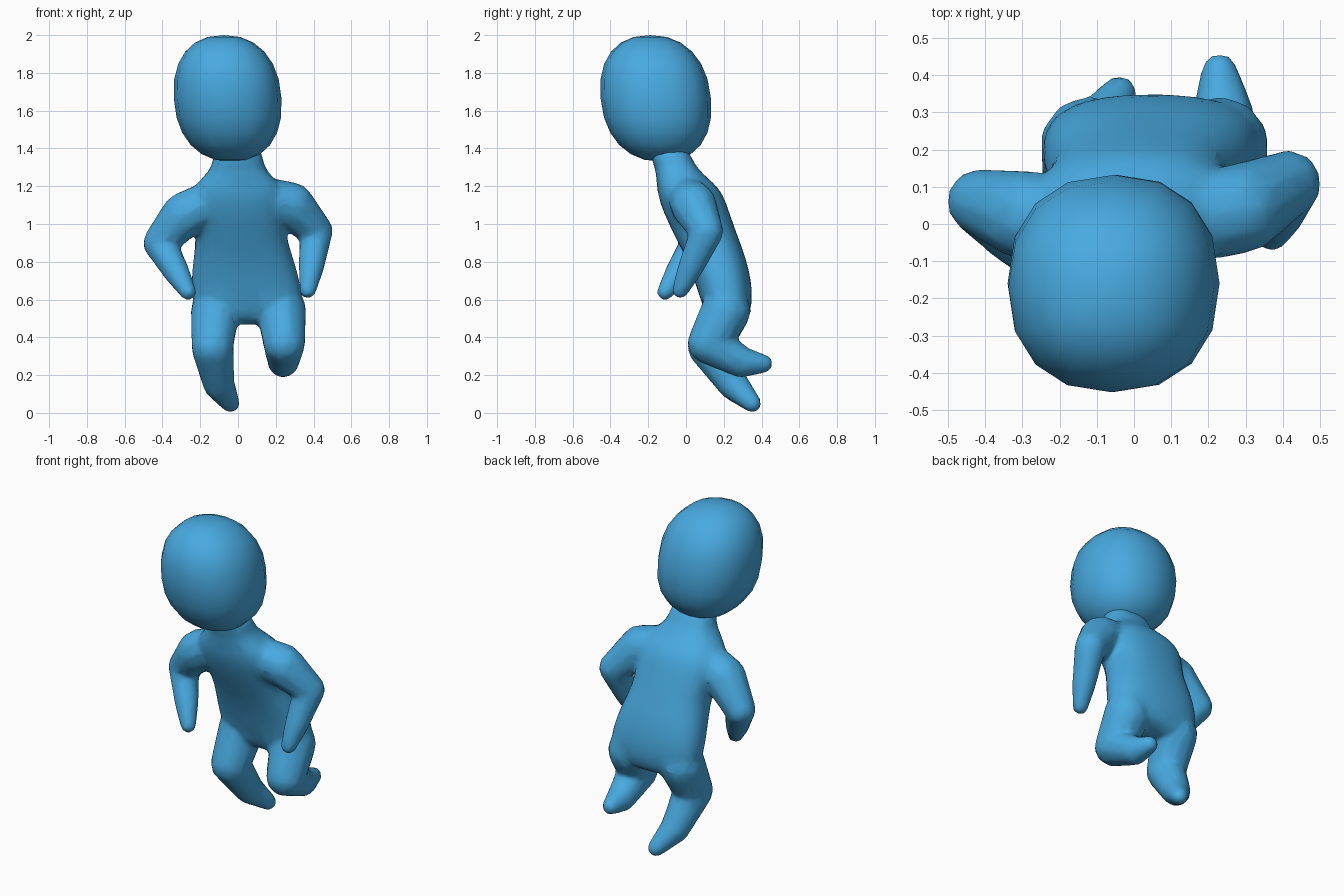
import bpy, bmesh, math
from mathutils import Vector

cube = bpy.data.objects.get("Cube")
if cube:
    bpy.data.objects.remove(cube, do_unlink=True)

blue = bpy.data.materials.new("clay blue")
blue.use_nodes = True
colour = (.065, .4, .75, 1)
blue.diffuse_color = colour
blue.node_tree.nodes["Principled BSDF"].inputs["Base Color"].default_value = colour


def make_object(name, bm):
    """Turn a finished bmesh into a named blue object."""
    bmesh.ops.recalc_face_normals(bm, faces=bm.faces)
    mesh = bpy.data.meshes.new(name)
    bm.to_mesh(mesh)
    bm.free()
    mesh.materials.append(blue)
    obj = bpy.data.objects.new(name, mesh)
    bpy.context.collection.objects.link(obj)
    return obj


def boxy(value, power):
    """Push a cosine or sine outward so that a round section becomes squarer."""
    return math.copysign(abs(value) ** power, value)


def limb(name, joints, radii):
    """Wrap a tapered skin around each pair of neighbouring joint balls."""
    template = bmesh.new()
    bmesh.ops.create_icosphere(template, subdivisions=2, radius=1)
    ball = [v.co.copy() for v in template.verts]
    template.free()
    bm = bmesh.new()
    balls = [(Vector(joint), radius) for joint, radius in zip(joints, radii)]
    for pair in zip(balls, balls[1:]):
        points = [bm.verts.new(centre + radius * p) for centre, radius in pair for p in ball]
        bmesh.ops.convex_hull(bm, input=points)
    loose = [v for v in bm.verts if not v.link_faces]
    bmesh.ops.delete(bm, geom=loose, context='VERTS')
    return make_object(name, bm)


def arm(name, shoulder, elbow, hand):
    """Sloping shoulder from the neck, then a full forearm and a blunt hand."""
    collar = (shoulder[0] * .3, 0, 1.15)
    wrist = Vector(elbow).lerp(Vector(hand), .6)
    return limb(name, (collar, shoulder, elbow, wrist, hand), (.11, .125, .09, .07, .045))


def leg(name, hip, knee, ankle, toe):
    return limb(name, (hip, knee, ankle, toe), (.135, .115, .085, .05))


def build_head():
    """A slightly boxy egg that leans forward toward its crown."""
    bm = bmesh.new()
    bmesh.ops.create_uvsphere(bm, u_segments=16, v_segments=12, radius=1)
    centre = Vector((-.055, -.16, 1.665))
    for v in bm.verts:
        x, y, z = (boxy(c, .88) for c in v.co)
        lean = Vector((-.02, -.03, 0)) * z
        v.co = centre + lean + Vector((x * .285, y * .292, z * .335))
    return make_object("head", bm)


def build_trunk():
    """Level rings from neck to pelvis: depth position, height, half width, half depth."""
    levels = [
        (-.1, 1.42, .15, .12), (-.06, 1.3, .12, .1), (.01, 1.2, .25, .17),
        (.04, 1.1, .27, .18), (.1, .95, .235, .17), (.17, .8, .275, .16),
        (.22, .6, .31, .145), (.22, .46, .25, .1)]
    sides = 16
    bm = bmesh.new()
    rings = []
    for y, z, wide, deep in levels:
        x = .1 * max(0, 1.1 - z)
        ring = []
        for k in range(sides):
            a = math.tau * k / sides
            ring.append(bm.verts.new((
                x + wide * boxy(math.cos(a), .8),
                y + deep * boxy(math.sin(a), .8), z)))
        rings.append(ring)
    for upper, lower in zip(rings, rings[1:]):
        for k in range(sides):
            n = (k + 1) % sides
            bm.faces.new((upper[k], upper[n], lower[n], lower[k]))
    bm.faces.new(rings[0])
    bm.faces.new(rings[-1])
    return make_object("body", bm)


def select(objs):
    bpy.ops.object.select_all(action='DESELECT')
    for obj in objs:
        obj.select_set(True)
    bpy.context.view_layer.objects.active = objs[0]


head = build_head()
body = build_trunk()

# Round the trunk before the limbs join it
select([body])
body.modifiers.new("round", 'SUBSURF').levels = 2
bpy.ops.object.modifier_apply(modifier="round")

# Arms, with the hands held forward of the hips
limbs = [
    arm("left_arm", (.28, .04, 1.1), (.415, .11, .96), (.37, -.03, .65)),
    arm("right_arm", (-.28, .02, 1.05), (-.415, .06, .9), (-.265, -.11, .64)),
]

# Legs, with the left foot lifted back and the right foot lower
limbs += [
    leg("left_leg", (.23, .21, .54), (.245, .12, .37), (.24, .29, .27), (.23, .41, .26)),
    leg("right_leg", (-.12, .21, .54), (-.135, .12, .35), (-.1, .25, .15), (-.04, .35, .05)),
]

# Fuse trunk and limbs into one softly blended skin
select([body] + limbs)
bpy.ops.object.join()
fuse = body.modifiers.new("fuse", 'REMESH')
fuse.mode = 'VOXEL'
fuse.voxel_size = .015
soften = body.modifiers.new("soften", 'SMOOTH')
soften.iterations = 5
reduce = body.modifiers.new("reduce", 'DECIMATE')
reduce.ratio = .15
for modifier in ("fuse", "soften", "reduce"):
    bpy.ops.object.modifier_apply(modifier=modifier)
body.data.materials.clear()
body.data.materials.append(blue)

for obj in (head, body):
    select([obj])
    bpy.ops.object.shade_smooth_by_angle(angle=math.radians(60))
